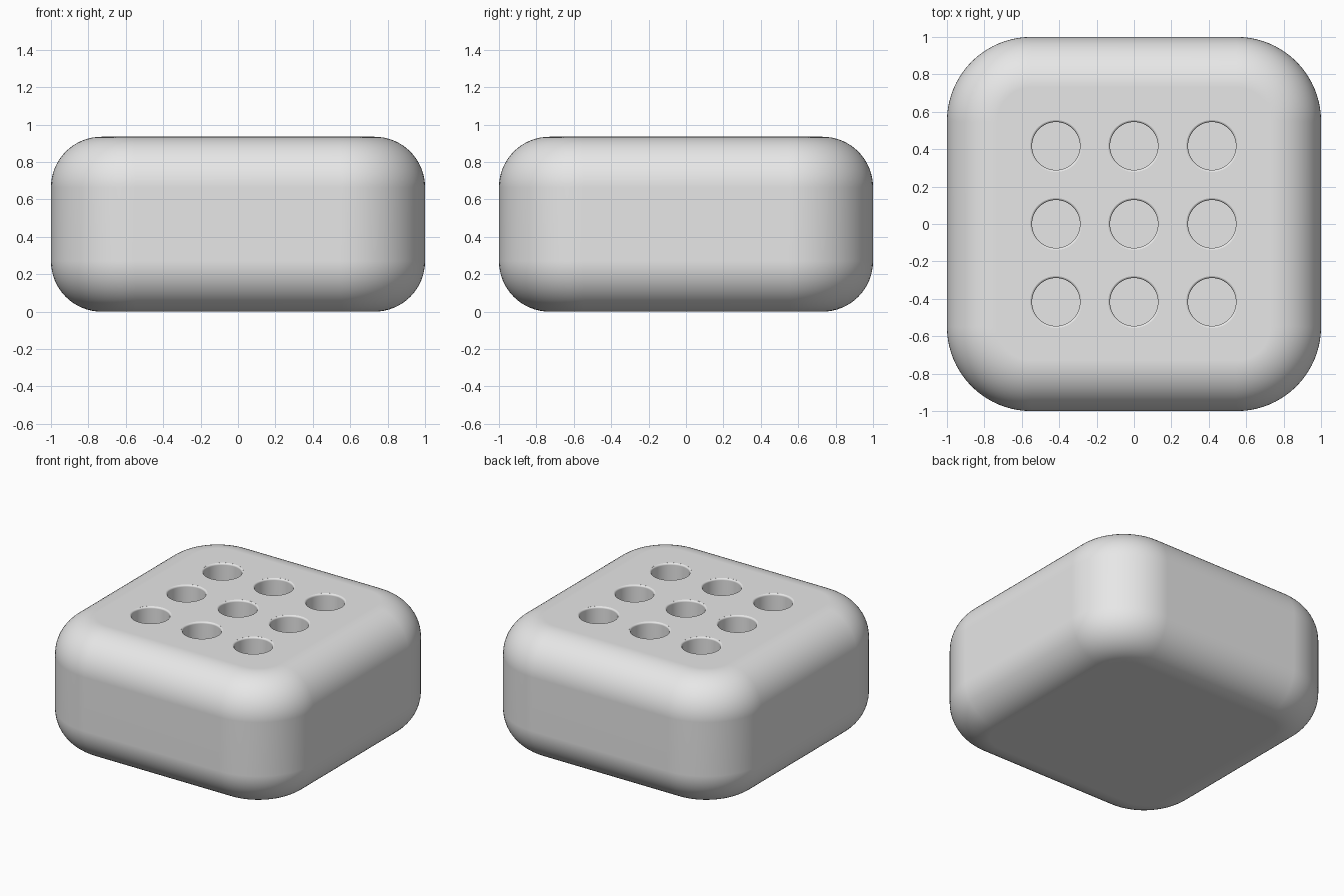
import bpy
import bmesh
from math import cos, sin, pi, radians

cube = bpy.data.objects.get("Cube")
if cube:
    bpy.data.objects.remove(cube, do_unlink=True)

HEIGHT = 0.935
CORNER, EDGE = 0.45, 0.27          # plan corner radius, top and bottom edge radius
HOLE, FILLET, DEPTH = 0.128, 0.013, 0.35
PITCH = 0.417

grey = bpy.data.materials.new("plain grey")
grey.use_nodes = True
grey.diffuse_color = (0.8, 0.8, 0.8, 1)
grey.node_tree.nodes["Principled BSDF"].inputs["Base Color"].default_value = (0.8, 0.8, 0.8, 1)


def finish(bm, name):
    bmesh.ops.recalc_face_normals(bm, faces=bm.faces)
    mesh = bpy.data.meshes.new(name)
    bm.to_mesh(mesh)
    bm.free()
    mesh.materials.append(grey)
    obj = bpy.data.objects.new(name, mesh)
    bpy.context.collection.objects.link(obj)
    return obj


def round_edges(bm, edges, radius, segments):
    bmesh.ops.bevel(bm, geom=edges, offset=radius, offset_type='OFFSET',
                    segments=segments, profile=0.5, affect='EDGES')


# Block: round the four uprights, then the top and bottom outlines
bm = bmesh.new()
bmesh.ops.create_cube(bm, size=1)
for v in bm.verts:
    v.co = (v.co.x * 2, v.co.y * 2, (v.co.z + 0.5) * HEIGHT)
round_edges(bm, [e for e in bm.edges if abs(e.verts[0].co.z - e.verts[1].co.z) > 0.1], CORNER, 20)
round_edges(bm, [e for e in bm.edges if abs(e.verts[0].co.z - e.verts[1].co.z) < 0.001], EDGE, 16)
block = finish(bm, "block")

# Cutter: blind holes with a softly flared rim, in a three by three grid
profile = [(HOLE, HEIGHT - DEPTH)]
for i in range(6):
    a = radians(16) * i
    profile.append((HOLE + FILLET * (1 - cos(a)), HEIGHT - FILLET * (1 - sin(a))))
profile.append((profile[-1][0], HEIGHT + 0.1))

bm = bmesh.new()
SIDES = 64
for cx in (-PITCH, 0, PITCH):
    for cy in (-PITCH, 0, PITCH):
        rings = [[bm.verts.new((cx + r * cos(2 * pi * k / SIDES), cy + r * sin(2 * pi * k / SIDES), z))
                  for k in range(SIDES)] for r, z in profile]
        for low, high in zip(rings, rings[1:]):
            for k in range(SIDES):
                n = (k + 1) % SIDES
                bm.faces.new((low[k], low[n], high[n], high[k]))
        bm.faces.new(rings[0][::-1])
        bm.faces.new(rings[-1])
cutter = finish(bm, "hole_cutter")
cutter.hide_render = True

# Cut the holes and smooth the surface
bpy.ops.object.select_all(action='DESELECT')
block.select_set(True)
bpy.context.view_layer.objects.active = block
cut = block.modifiers.new("holes", 'BOOLEAN')
cut.operation = 'DIFFERENCE'
cut.solver = 'EXACT'
cut.object = cutter
bpy.ops.object.modifier_apply(modifier=cut.name)
bpy.data.objects.remove(cutter, do_unlink=True)
bpy.ops.object.shade_smooth_by_angle(angle=radians(35))
normals = block.modifiers.new("even_normals", 'WEIGHTED_NORMAL')
normals.keep_sharp = True
